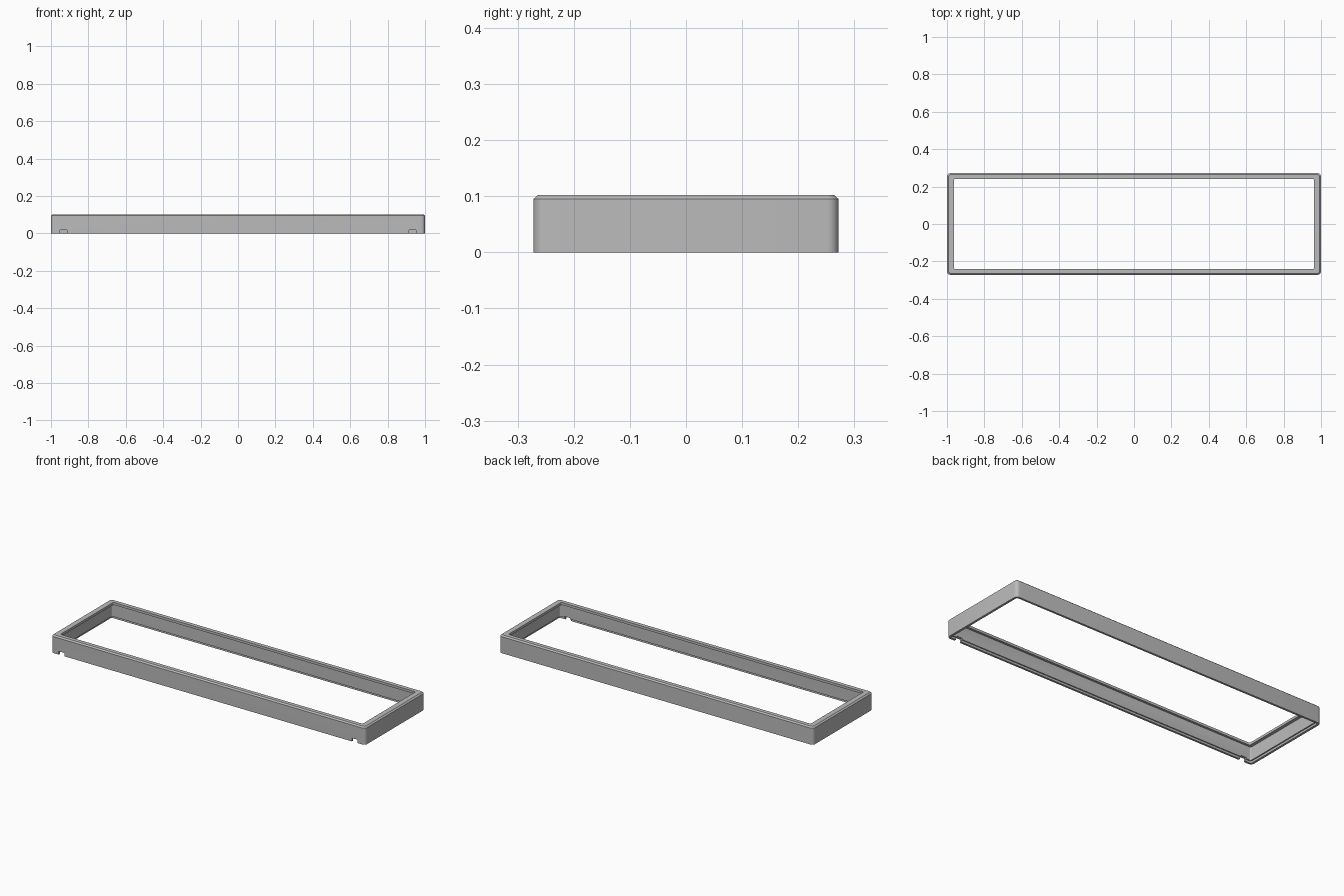
import bpy, bmesh, math

cube = bpy.data.objects.get("Cube")
if cube:
    bpy.data.objects.remove(cube, do_unlink=True)

HALF_X, HALF_Y, HEIGHT = 1.0, 0.272, 0.102
STEPS = 6  # segments per rounded corner

grey = bpy.data.materials.new("plain grey")
grey.use_nodes = True
colour = (0.5, 0.5, 0.5, 1)
grey.diffuse_color = colour
grey.node_tree.nodes["Principled BSDF"].inputs["Base Color"].default_value = colour


def rounded_loop(bm, inset_x, inset_y, radius, z):
    """Ring of vertices around a rounded rectangle."""
    cx, cy = HALF_X - inset_x - radius, HALF_Y - inset_y - radius
    ring = []
    for corner, (sx, sy) in enumerate([(1, 1), (-1, 1), (-1, -1), (1, -1)]):
        for i in range(STEPS + 1):
            a = math.pi / 2 * (corner + i / STEPS)
            ring.append(bm.verts.new((sx * cx + radius * math.cos(a),
                                      sy * cy + radius * math.sin(a), z)))
    return ring


# Frame section: inset in x, inset in y, corner radius, height
section = [
    (0, 0, 0.02, 0),                        # outer wall
    (0, 0, 0.02, 0.095),
    (0.008, 0.008, 0.013, HEIGHT),          # top chamfer
    (0.038, 0.031, 0.005, HEIGHT),          # lip around the opening
    (0.038, 0.031, 0.005, 0.088),
    (0.02, 0.018, 0.006, 0.088),            # inner wall
    (0.02, 0.018, 0.006, 0.012),
    (0.013, 0.012, 0.008, 0.012),           # small step at the foot
    (0.013, 0.012, 0.008, 0),
]
bm = bmesh.new()
rings = [rounded_loop(bm, *row) for row in section]
for k, ring in enumerate(rings):
    above = rings[(k + 1) % len(rings)]
    for i in range(len(ring)):
        j = (i + 1) % len(ring)
        bm.faces.new((ring[i], ring[j], above[j], above[i]))
bmesh.ops.recalc_face_normals(bm, faces=bm.faces)
mesh = bpy.data.meshes.new("bezel_frame")
bm.to_mesh(mesh)
bm.free()
mesh.materials.append(grey)
frame = bpy.data.objects.new("bezel_frame", mesh)
bpy.context.collection.objects.link(frame)

# Two notches through the foot of the front wall
bpy.context.view_layer.objects.active = frame
for side in (-1, 1):
    bpy.ops.mesh.primitive_cube_add(size=1, location=(side * 0.933, -HALF_Y, 0))
    cutter = bpy.context.object
    cutter.name = "notch_cutter"
    cutter.scale = (0.036, 0.08, 0.038)
    cutter.hide_render = True
    cutter.data.materials.append(grey)
    cut = frame.modifiers.new("notch", 'BOOLEAN')
    cut.operation = 'DIFFERENCE'
    cut.solver = 'EXACT'
    cut.object = cutter
    bpy.context.view_layer.objects.active = frame
    bpy.ops.object.modifier_apply(modifier=cut.name)
    bpy.data.objects.remove(cutter, do_unlink=True)

# Smooth corners, crisp edges
bpy.ops.object.select_all(action='DESELECT')
frame.select_set(True)
bpy.context.view_layer.objects.active = frame
bpy.ops.object.shade_smooth_by_angle(angle=math.radians(30))
